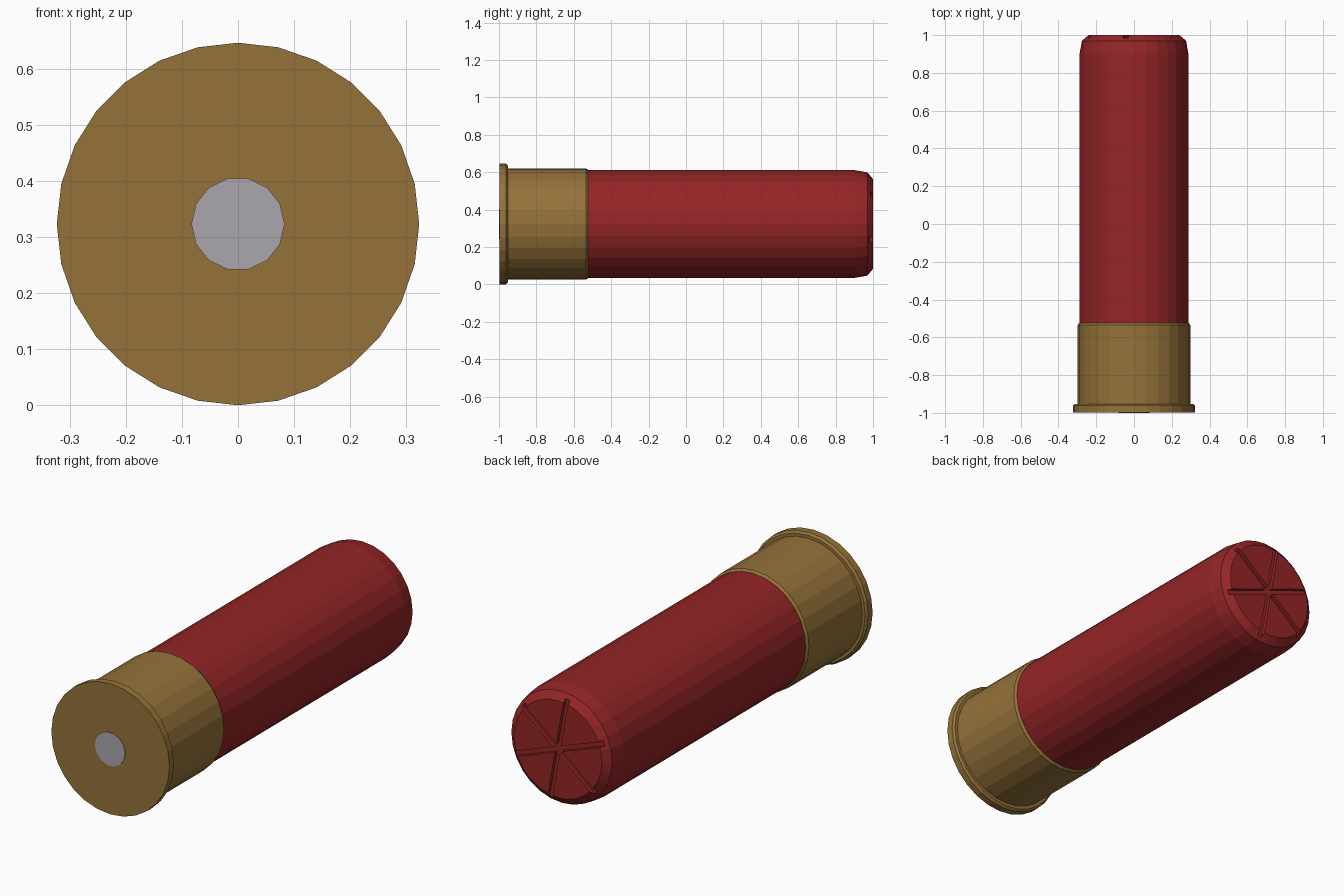
import bpy, bmesh, math
from mathutils import Matrix

if "Cube" in bpy.data.objects:
    bpy.data.objects.remove(bpy.data.objects["Cube"])

CENTRE_Z = 0.323


def material(name, colour):
    m = bpy.data.materials.new(name)
    m.diffuse_color = (*colour, 1)
    m.use_nodes = True
    m.node_tree.nodes["Principled BSDF"].inputs["Base Color"].default_value = m.diffuse_color
    return m


brass = material("brass", (0.30, 0.17, 0.042))
red = material("red_plastic", (0.30, 0.0185, 0.0194))
steel = material("steel_grey", (0.40, 0.39, 0.42))


def add_object(name, bm, mat):
    bmesh.ops.recalc_face_normals(bm, faces=bm.faces)
    me = bpy.data.meshes.new(name)
    bm.to_mesh(me)
    bm.free()
    me.materials.append(mat)
    ob = bpy.data.objects.new(name, me)
    bpy.context.collection.objects.link(ob)
    return ob


def turned(name, profile, sides, mat):
    """Closed solid turned around the y axis from (radius, y) points."""
    bm = bmesh.new()
    rings = []
    for r, y in profile:
        rings.append([bm.verts.new((r * math.cos(2 * math.pi * i / sides), y,
                                    CENTRE_Z + r * math.sin(2 * math.pi * i / sides)))
                      for i in range(sides)])
    for a, b in zip(rings, rings[1:]):
        for i in range(sides):
            j = (i + 1) % sides
            bm.faces.new((a[i], a[j], b[j], b[i]))
    bm.faces.new(rings[0])
    bm.faces.new(rings[-1])
    return add_object(name, bm, mat)


# Brass head with its rim
turned("brass_head", [(0.323, -0.997), (0.323, -0.962), (0.313, -0.952),
                      (0.298, -0.952), (0.298, -0.535), (0.289, -0.523)], 28, brass)

# Primer in the middle of the head
turned("primer", [(0.083, -1.0), (0.083, -0.95)], 14, steel)

# Plastic tube with a rounded closed end
tube = turned("plastic_tube", [(0.288, -0.54), (0.288, 0.90),
                               (0.276, 0.97), (0.24, 1.0)], 28, red)

# Folded star: three slots across the closed end
for k in range(3):
    bm = bmesh.new()
    bmesh.ops.create_cube(bm, size=1, matrix=(
        Matrix.Translation((0, 1.0, CENTRE_Z))
        @ Matrix.Rotation(-math.radians(40 + 60 * k), 4, 'Y')
        @ Matrix.Diagonal((0.514, 0.036 + 0.001 * k, 0.026, 1))))
    cutter = add_object("slot_cutter", bm, red)
    cutter.hide_render = True
    mod = tube.modifiers.new("slot", 'BOOLEAN')
    mod.operation = 'DIFFERENCE'
    mod.solver = 'EXACT'
    mod.object = cutter
    bpy.context.view_layer.objects.active = tube
    bpy.ops.object.modifier_apply(modifier=mod.name)
    bpy.data.objects.remove(cutter)
